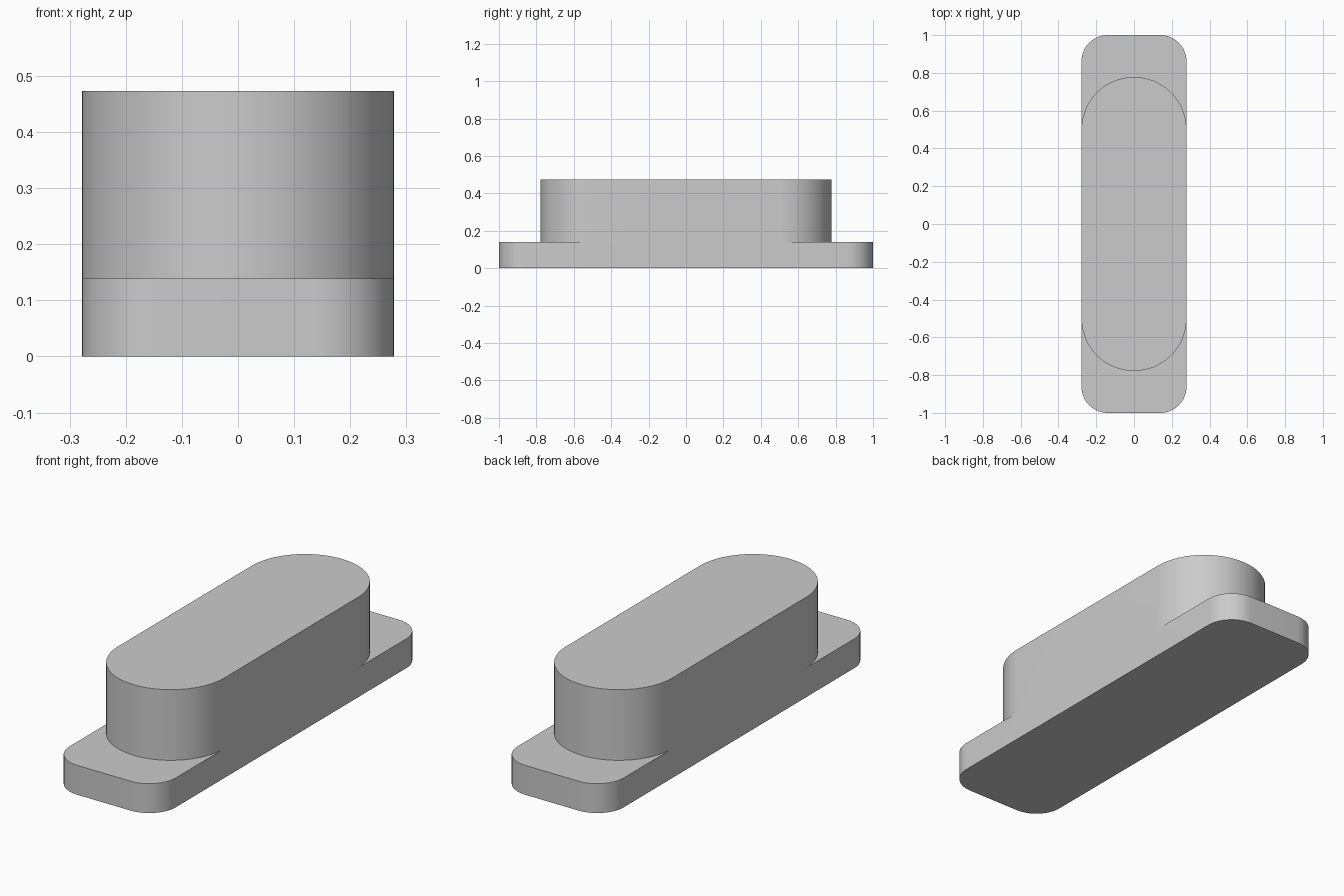
import bpy, bmesh
from math import sin, cos, pi, radians

cube = bpy.data.objects.get("Cube")
if cube:
    bpy.data.objects.remove(cube, do_unlink=True)

W = 0.278                 # half width, also the radius of the raised block's ends
END = 1.0                 # half length of the base
MID = 0.5                 # centre of each rounded end
CORNER = 0.139            # base corner radius
BASE_Z, TOP_Z = 0.139, 0.473

grey = bpy.data.materials.new("plain grey")
grey.use_nodes = True
colour = (0.6, 0.6, 0.6, 1)
grey.diffuse_color = colour
grey.node_tree.nodes["Principled BSDF"].inputs["Base Color"].default_value = colour


def arc(cx, cy, r, start, stop, steps):
    angles = [start + (stop - start) * i / steps for i in range(steps + 1)]
    return [(cx + r * cos(a), cy + r * sin(a)) for a in angles]


bm = bmesh.new()


def cap(points, z):
    bm.faces.new([bm.verts.new((x, y, z)) for x, y in points])


def wall(points, low, high):
    for (ax, ay), (bx, by) in zip(points, points[1:]):
        corners = [(ax, ay, low), (bx, by, low), (bx, by, high), (ax, ay, high)]
        bm.faces.new([bm.verts.new(c) for c in corners])


# Outline of one half of each level, the other half is turned around z
block_end = arc(0, MID, W, 0, pi, 48)
base_end = ([(W, MID)]
            + arc(W - CORNER, END - CORNER, CORNER, 0, pi / 2, 16)
            + arc(CORNER - W, END - CORNER, CORNER, pi / 2, pi, 16)
            + [(-W, MID)])

for s in (1, -1):
    block = [(s * x, s * y) for x, y in block_end]
    base = [(s * x, s * y) for x, y in base_end]
    side = [(s * W, -s * MID), (s * W, s * MID)]
    wall(base, 0, BASE_Z)                       # base rim
    wall(block, BASE_Z, TOP_Z)                  # rounded end of the block
    wall(side, 0, BASE_Z)                       # flush long side
    wall(side, BASE_Z, TOP_Z)
    cap(base + block[-2:0:-1], BASE_Z)          # exposed ledge

# Flat top and underside
cap(block_end + [(-x, -y) for x, y in block_end], TOP_Z)
cap(base_end + [(-x, -y) for x, y in base_end], 0)

bmesh.ops.remove_doubles(bm, verts=bm.verts, dist=0.0001)
bmesh.ops.recalc_face_normals(bm, faces=bm.faces)

mesh = bpy.data.meshes.new("raised_block_on_base")
bm.to_mesh(mesh)
bm.free()
mesh.materials.append(grey)
body = bpy.data.objects.new("raised_block_on_base", mesh)
bpy.context.collection.objects.link(body)

# Smooth curved walls, crisp rims
bpy.ops.object.select_all(action='DESELECT')
body.select_set(True)
bpy.context.view_layer.objects.active = body
bpy.ops.object.shade_smooth_by_angle(angle=radians(30))
